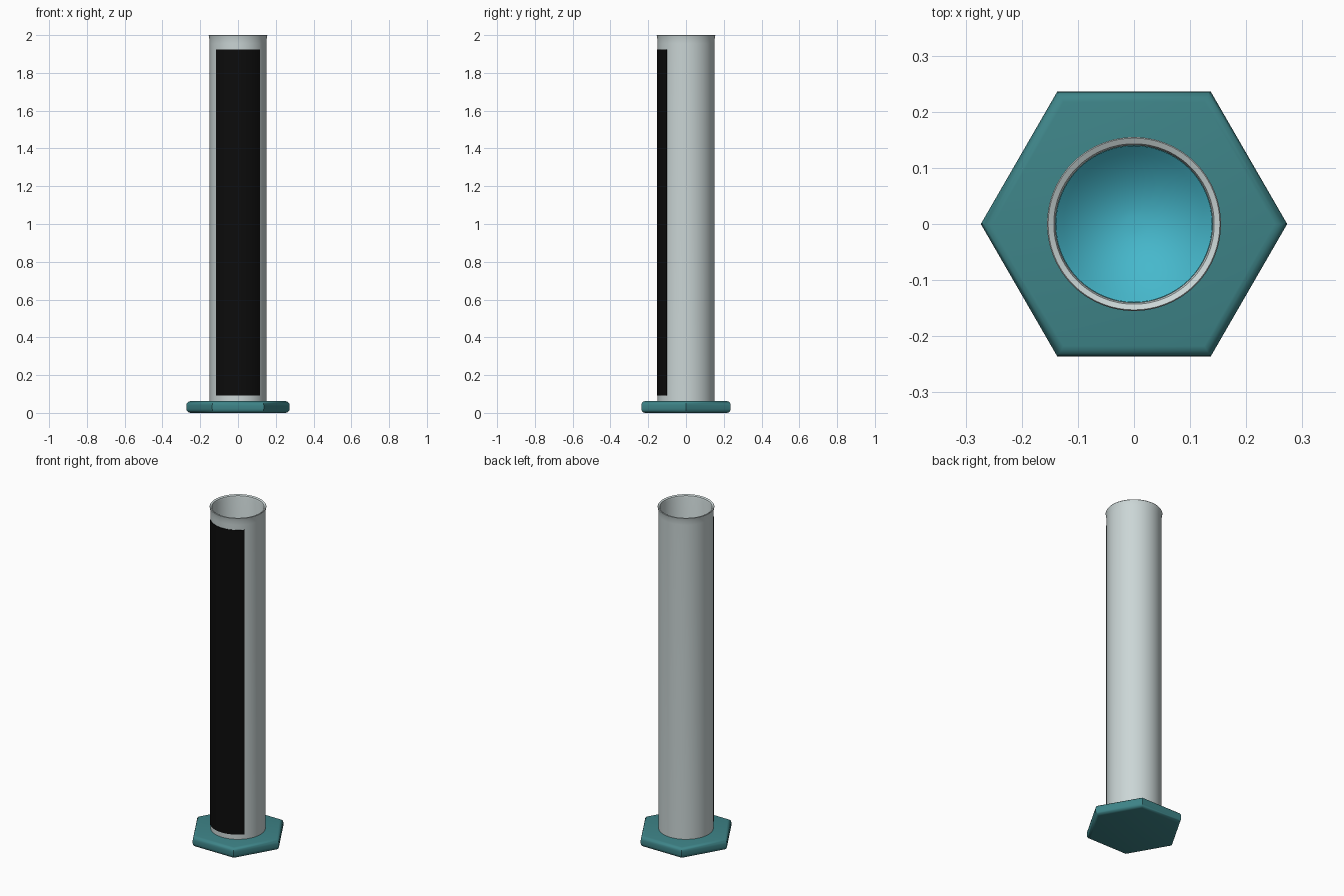
import bpy, bmesh, math

if "Cube" in bpy.data.objects:
    bpy.data.objects.remove(bpy.data.objects["Cube"])


def material(name, rgb):
    m = bpy.data.materials.new(name)
    lin = [(c / 255 / 12.92) if c < 11 else ((c / 255 + 0.055) / 1.055) ** 2.4 for c in rgb]
    m.diffuse_color = (*lin, 1)
    m.use_nodes = True
    m.node_tree.nodes["Principled BSDF"].inputs["Base Color"].default_value = m.diffuse_color
    return m


teal = material("teal", (62, 132, 136))
glass = material("pale_grey", (203, 214, 214))
blue = material("turquoise", (70, 184, 204))
black = material("black", (12, 12, 12))


def finish(name, bm, mat, angle=40):
    bmesh.ops.recalc_face_normals(bm, faces=bm.faces)
    me = bpy.data.meshes.new(name)
    bm.to_mesh(me)
    bm.free()
    me.materials.append(mat)
    ob = bpy.data.objects.new(name, me)
    bpy.context.collection.objects.link(ob)
    bpy.ops.object.select_all(action='DESELECT')
    ob.select_set(True)
    bpy.context.view_layer.objects.active = ob
    bpy.ops.object.shade_smooth_by_angle(angle=math.radians(angle))
    return ob


def lathe(name, profile, mat, sides, closed=False, angle=40):
    """Spin (radius, z) points about z; open profiles get end caps."""
    bm = bmesh.new()
    rings = []
    for r, z in profile:
        rings.append([bm.verts.new((r * math.cos(i * math.tau / sides),
                                    r * math.sin(i * math.tau / sides), z))
                      for i in range(sides)])
    pairs = list(zip(rings, rings[1:]))
    if closed:
        pairs.append((rings[-1], rings[0]))
    else:
        bm.faces.new(rings[0])
        bm.faces.new(rings[-1])
    for a, b in pairs:
        for i in range(sides):
            j = (i + 1) % sides
            bm.faces.new((a[i], a[j], b[j], b[i]))
    return finish(name, bm, mat, angle)


# hexagonal foot with rounded upper and lower edges
R, H, B = 0.273, 0.062, 0.022
arc = [(R - B + B * math.sin(t * math.pi / 8), B - B * math.cos(t * math.pi / 8)) for t in range(5)]
lathe("hexagonal_base", arc + [(r, H - z) for r, z in reversed(arc)], teal, 6)

# hollow tube with a slightly flared lip
lathe("tube", [(0.14, 0.05), (0.15, 0.05), (0.15, 1.955), (0.151, 1.975), (0.1535, 1.99),
               (0.155, 1.997), (0.153, 2.0), (0.143, 1.995), (0.14, 1.985)],
      glass, 96, closed=True)

# liquid with a concave surface
bowl = [(0.1395 * k / 10, 0.94 + 0.07 * (k / 10) ** 2) for k in range(10, 0, -1)]
lathe("liquid", [(0.1395, 0.055)] + bowl, blue, 64)

# thin curved scale panel on the front of the tube
bm = bmesh.new()
half, steps = math.radians(48.5), 32
cols = []
for i in range(steps + 1):
    a = -math.pi / 2 - half + 2 * half * i / steps
    cols.append([bm.verts.new((r * math.cos(a), r * math.sin(a), z))
                 for r, z in ((0.1495, 0.092), (0.154, 0.092), (0.154, 1.925), (0.1495, 1.925))])
for a, b in zip(cols, cols[1:]):
    for k in range(4):
        n = (k + 1) % 4
        bm.faces.new((a[k], b[k], b[n], a[n]))
bm.faces.new(cols[0])
bm.faces.new(cols[-1])
finish("scale_panel", bm, black)
